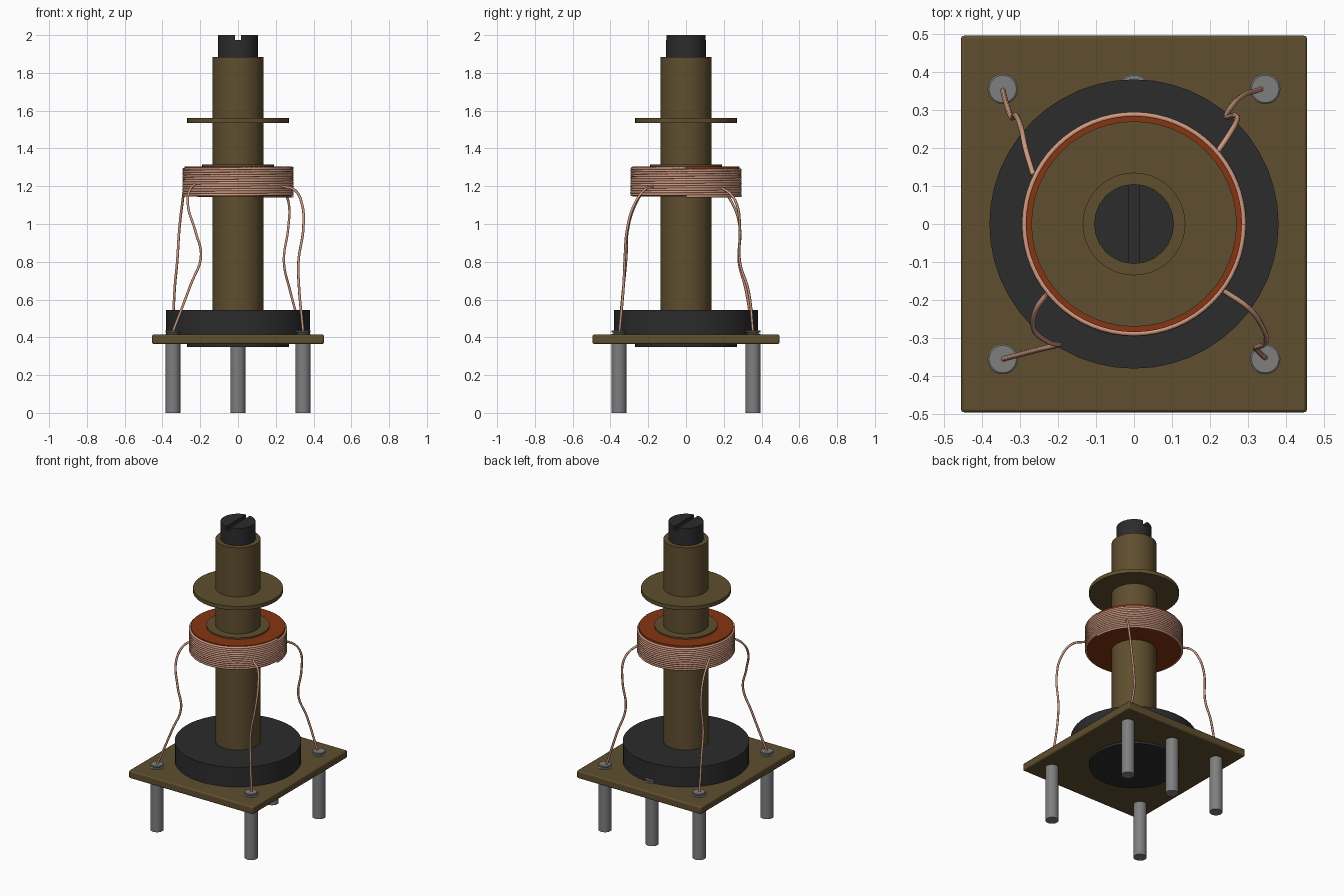
import bpy
import bmesh
import math

cube = bpy.data.objects.get("Cube")
if cube:
    bpy.data.objects.remove(cube, do_unlink=True)


def material(name, rgb):
    m = bpy.data.materials.new(name)
    m.use_nodes = True
    m.diffuse_color = (*rgb, 1)
    m.node_tree.nodes["Principled BSDF"].inputs["Base Color"].default_value = (*rgb, 1)
    return m


TAN = material("phenolic tan", (0.115, 0.077, 0.028))
BLACK = material("ferrite black", (0.025, 0.025, 0.025))
GREY = material("pin grey", (0.21, 0.21, 0.21))
ORANGE = material("bobbin orange", (0.24, 0.037, 0.006))
COPPER = material("copper wire", (0.62, 0.32, 0.22))


def finish(obj, mat):
    obj.data.materials.append(mat)
    bpy.ops.object.select_all(action="DESELECT")
    obj.select_set(True)
    bpy.context.view_layer.objects.active = obj
    bpy.ops.object.shade_smooth_by_angle(angle=math.radians(35))
    return obj


def lathe(name, profile, mat, sides=48, at=(0, 0)):
    """Solid of revolution from (radius, z) pairs, capped at both ends."""
    bm = bmesh.new()
    rings = []
    for r, z in profile:
        rings.append([bm.verts.new((at[0] + r * math.cos(math.tau * i / sides),
                                    at[1] + r * math.sin(math.tau * i / sides), z))
                      for i in range(sides)])
    for a, b in zip(rings, rings[1:]):
        for i in range(sides):
            j = (i + 1) % sides
            bm.faces.new((a[i], a[j], b[j], b[i]))
    bm.faces.new(rings[0][::-1])
    bm.faces.new(rings[-1])
    mesh = bpy.data.meshes.new(name)
    bm.to_mesh(mesh)
    bm.free()
    obj = bpy.data.objects.new(name, mesh)
    bpy.context.collection.objects.link(obj)
    return finish(obj, mat)


def box(name, size, centre):
    bpy.ops.mesh.primitive_cube_add(size=1, location=centre)
    obj = bpy.context.object
    obj.name = name
    obj.scale = size
    bpy.ops.object.transform_apply(location=False, rotation=False, scale=True)
    return obj


def wire(name, points, radius, kind="BEZIER"):
    curve = bpy.data.curves.new(name, "CURVE")
    curve.dimensions = "3D"
    curve.bevel_depth = radius
    curve.bevel_resolution = 1
    curve.resolution_u = 8
    curve.use_fill_caps = True
    spline = curve.splines.new(kind)
    if kind == "BEZIER":
        spline.bezier_points.add(len(points) - 1)
        for p, co in zip(spline.bezier_points, points):
            p.co = co
            p.handle_left_type = p.handle_right_type = "AUTO"
    else:
        spline.points.add(len(points) - 1)
        for p, co in zip(spline.points, points):
            p.co = (*co, 1)
    curve.materials.append(COPPER)
    obj = bpy.data.objects.new(name, curve)
    bpy.context.collection.objects.link(obj)
    return obj


# Mounting board with softened edges
board = box("mounting_board", (0.91, 0.99, 0.05), (0, 0, 0.39))
bevel = board.modifiers.new("soft edges", "BEVEL")
bevel.width = 0.008
bevel.segments = 2
finish(board, TAN)

# Base collar, with its smaller boss showing under the board
lathe("base_collar", [(0.27, 0.35), (0.27, 0.414), (0.38, 0.414), (0.38, 0.545)], BLACK)

# Terminal pins with a narrow neck below the head
pin_profile = [(0.04, 0), (0.04, 0.418), (0.03, 0.42), (0.03, 0.425), (0.04, 0.427),
               (0.04, 0.434), (0.036, 0.437)]
for name, x, y in (("front_left", 0.345, -0.355), ("front_right", -0.345, -0.355),
                   ("back_left", 0.345, 0.355), ("back_right", -0.345, 0.355),
                   ("back_middle", 0, 0.355)):
    lathe(name + "_pin", pin_profile, GREY, 24, (x, y))

# Former tube, open at the top, and its washers
lathe("former_tube", [(0.135, 0.5), (0.135, 1.885), (0.104, 1.885), (0.104, 1.8)], TAN)
lathe("upper_washer", [(0.27, 1.535), (0.27, 1.56)], TAN)
lathe("bobbin_washer", [(0.19, 1.29), (0.19, 1.315)], TAN)

# Tuning core with a screwdriver slot
core = lathe("tuning_core", [(0.105, 1.75), (0.105, 2.0)], BLACK, 24)
slot = box("slot_cutter", (0.03, 0.4, 0.06), (0, 0, 2.003))
slot.hide_render = True
slot.hide_set(True)
cut = core.modifiers.new("slot", "BOOLEAN")
cut.object = slot
cut.operation = "DIFFERENCE"
cut.solver = "EXACT"

# Bobbin and the helical winding around it
lathe("bobbin", [(0.284, 1.146), (0.284, 1.305)], ORANGE, 64)
TURNS, STEPS = 12, 64
winding = []
for i in range(TURNS * STEPS + 1):
    a = math.tau * i / STEPS
    winding.append((0.288 * math.cos(a), 0.288 * math.sin(a),
                    1.146 + 0.15 * i / (TURNS * STEPS)))
wire("coil_winding", winding, 0.0075, "POLY")

# Loose leads running from the winding down to the corner pins
leads = {
    "back_right_lead": [(-0.265, 0.13, 1.21), (-0.283, 0.19, 1.18), (-0.296, 0.25, 1.1),
                        (-0.31, 0.285, 0.98), (-0.322, 0.28, 0.8), (-0.335, 0.315, 0.66),
                        (-0.345, 0.352, 0.43)],
    "front_right_lead": [(-0.23, -0.185, 1.21), (-0.255, -0.22, 1.18), (-0.265, -0.27, 1.1),
                         (-0.225, -0.31, 0.96), (-0.196, -0.316, 0.83),
                         (-0.25, -0.33, 0.68), (-0.345, -0.355, 0.43)],
    "front_left_lead": [(0.235, -0.175, 1.2), (0.3, -0.22, 1.18), (0.34, -0.275, 1.1),
                        (0.346, -0.31, 0.98), (0.32, -0.325, 0.8), (0.322, -0.33, 0.68),
                        (0.345, -0.352, 0.43)],
    "back_left_lead": [(0.22, 0.19, 1.19), (0.25, 0.235, 1.16), (0.27, 0.27, 1.1),
                       (0.266, 0.285, 0.98), (0.243, 0.285, 0.8), (0.275, 0.33, 0.65),
                       (0.335, 0.355, 0.43)],
}
for name, points in leads.items():
    wire(name, points, 0.007)
